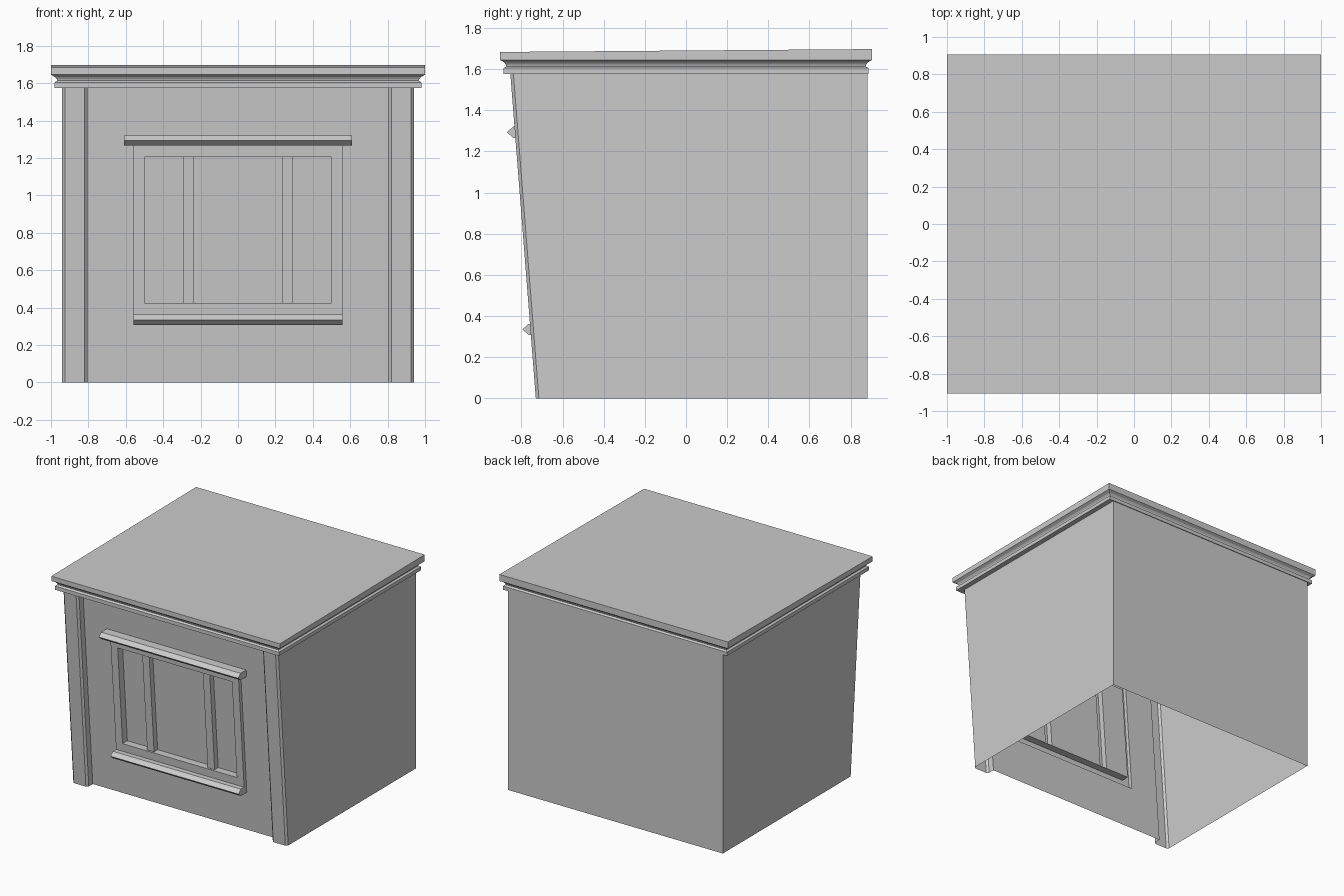
import bpy, bmesh

if "Cube" in bpy.data.objects:
    bpy.data.objects.remove(bpy.data.objects["Cube"])

FRONT, LEAN = -0.73, -0.0785      # front plane at the ground, lean per unit height
WALL, FRAME, MULLION, PANE = 0.065, 0.035, 0.05, 0.095   # depths behind pilaster face
TOP = 1.6


def lean(x, d, z):
    """Point at depth d behind the leaning front plane."""
    return (x, FRONT + d + LEAN * z, z)


def make(name, bm):
    bmesh.ops.remove_doubles(bm, verts=bm.verts, dist=1e-5)
    bmesh.ops.recalc_face_normals(bm, faces=bm.faces)
    me = bpy.data.meshes.new(name)
    bm.to_mesh(me)
    bm.free()
    ob = bpy.data.objects.new(name, me)
    bpy.context.collection.objects.link(ob)
    return ob


def bridge(bm, loops, closed=True):
    """Quads between consecutive point loops; returns the vertex loops."""
    vs = [[bm.verts.new(p) for p in loop] for loop in loops]
    for a, b in zip(vs, vs[1:]):
        n = len(a)
        for i in range(n if closed else n - 1):
            j = (i + 1) % n
            bm.faces.new((a[i], a[j], b[j], b[i]))
    return vs


def rect(hx, z0, z1, d):
    return [lean(-hx, d, z0), lean(hx, d, z0), lean(hx, d, z1), lean(-hx, d, z1)]


# Open-bottomed shell: side and back walls with chamfered corner pilasters
bm = bmesh.new()
half = [(0.805, WALL), (0.805, 0.015), (0.82, 0), (0.925, 0), (0.94, 0.015)]


def shell_loop(z):
    right = [lean(x, d, z) for x, d in half]
    left = [lean(-x, d, z) for x, d in reversed(half)]
    return right + [(0.94, 0.882, z), (-0.94, 0.882, z)] + left


bridge(bm, [shell_loop(0), shell_loop(TOP)], closed=False)

# Front wall stepping out to the window frame and back into the opening
bridge(bm, [rect(0.805, 0, TOP, WALL),
            rect(0.56, 0.335, 1.29, WALL),
            rect(0.56, 0.335, 1.29, FRAME),
            rect(0.50, 0.425, 1.205, FRAME),
            rect(0.50, 0.425, 1.205, PANE)])

# Panes and the two mullions as one folded sheet
fold = [(-0.5, PANE), (-0.295, PANE), (-0.295, MULLION), (-0.235, MULLION), (-0.235, PANE)]
fold += [(-x, d) for x, d in reversed(fold)]
bridge(bm, [[lean(x, d, z) for x, d in fold] for z in (0.425, 1.205)], closed=False)
make("walls_and_window", bm)


# Pointed sills above and below the window
def sill(name, hx, zc):
    bm = bmesh.new()
    h = 0.027
    prof = [(WALL, -h), (-0.008, -h), (-0.039, 0), (-0.008, h), (WALL, h)]
    y = FRONT + LEAN * zc
    back = FRONT + LEAN * zc
    ends = bridge(bm, [[lean(x, d, zc + z) if d == WALL else (x, y + d, zc + z)
                        for d, z in prof] for x in (-hx, hx)])
    for e in ends:
        bm.faces.new(e)
    make(name, bm)


sill("upper_sill", 0.61, 1.293)
sill("lower_sill", 0.56, 0.335)

# Cornice swept round the top, closed by the gently sloping roof
bm = bmesh.new()
# half width, front y, back y, height
steps = [(0.94, -0.853, 0.875, 1.575), (0.98, -0.888, 0.888, 1.575),
         (0.98, -0.888, 0.888, 1.604), (0.966, -0.873, 0.873, 1.613),
         (0.969, -0.876, 0.876, 1.622), (0.978, -0.884, 0.884, 1.633),
         (1.0, -0.905, 0.905, 1.645)]
loops = [[(-x, f, z), (x, f, z), (x, b, z), (-x, b, z)] for x, f, b, z in steps]
loops.append([(-1, -0.905, 1.683), (1, -0.905, 1.683), (1, 0.905, 1.697), (-1, 0.905, 1.697)])
bm.faces.new(bridge(bm, loops)[-1])
make("roof_and_cornice", bm)
